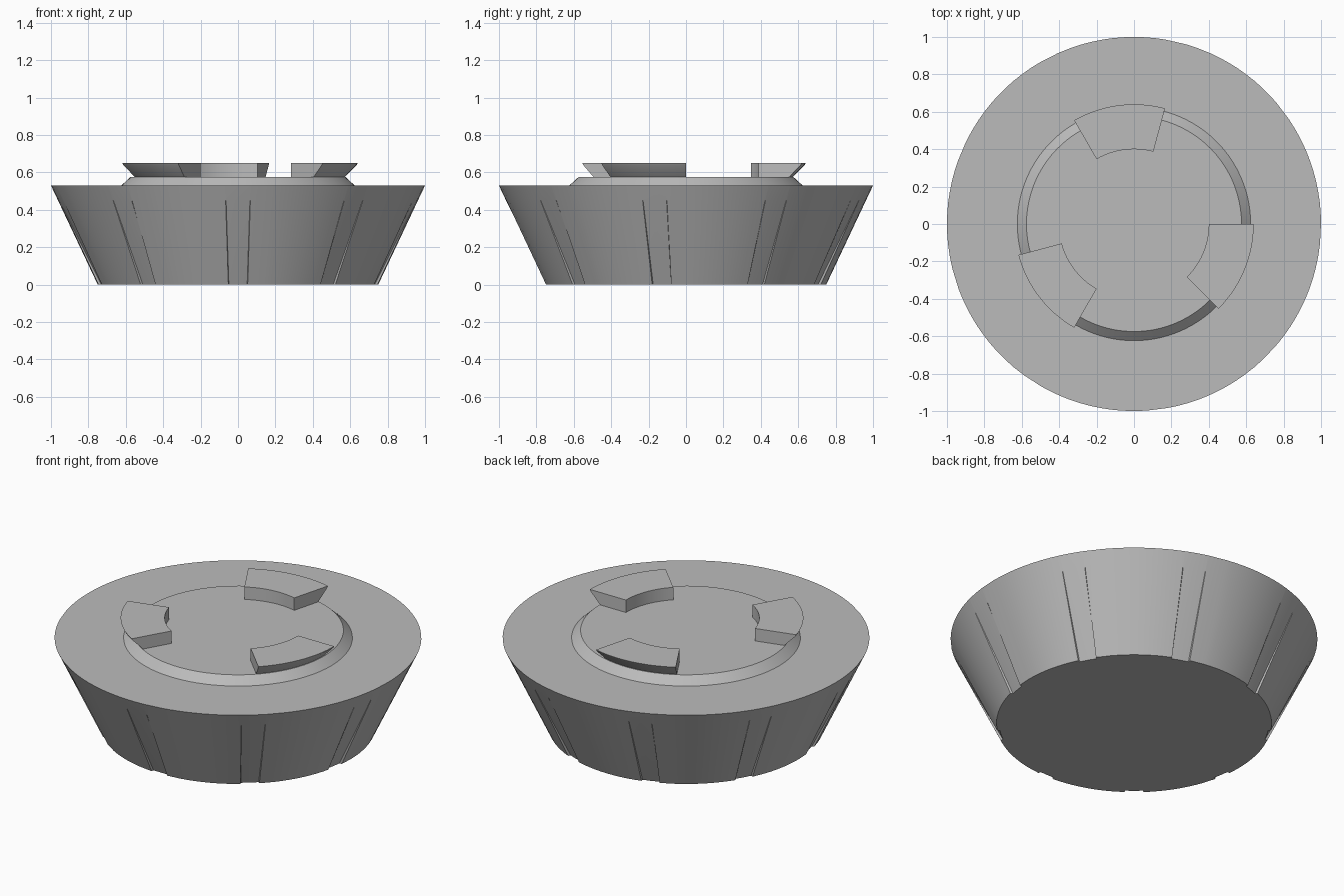
import bpy, bmesh
from math import cos, sin, radians

if "Cube" in bpy.data.objects:
    bpy.data.objects.remove(bpy.data.objects["Cube"])

grey = bpy.data.materials.new("mid grey")
grey.use_nodes = True
colour = (0.5, 0.5, 0.5, 1)
grey.diffuse_color = colour
grey.node_tree.nodes["Principled BSDF"].inputs["Base Color"].default_value = colour


def point(r, angle, z):
    return (r * cos(radians(angle)), r * sin(radians(angle)), z)


def finish(name, bm):
    bmesh.ops.recalc_face_normals(bm, faces=bm.faces)
    mesh = bpy.data.meshes.new(name)
    bm.to_mesh(mesh)
    bm.free()
    mesh.materials.append(grey)
    obj = bpy.data.objects.new(name, mesh)
    bpy.context.collection.objects.link(obj)
    bpy.ops.object.select_all(action='DESELECT')
    obj.select_set(True)
    bpy.context.view_layer.objects.active = obj
    bpy.ops.object.shade_smooth_by_angle(angle=radians(25))
    return obj


def loft(name, rings, closed):
    """Skin matching rings of points; cap the ends unless the rings form a loop."""
    bm = bmesh.new()
    loops = [[bm.verts.new(p) for p in ring] for ring in rings]
    n = len(loops[0])
    pairs = list(zip(loops, loops[1:]))
    for a, b in pairs:
        for i in range(n):
            j = (i + 1) % n
            bm.faces.new((a[i], a[j], b[j], b[i]))
    if closed:
        bm.faces.new(loops[0])
        bm.faces.new(loops[-1])
    return finish(name, bm)


# Tapered body with nine shallow grooves that fade out below the rim
HALF, STEP = 3.8, 0.15
offsets = [-HALF - STEP, -HALF, 0, HALF, HALF + STEP] + [HALF + 3.24 * k for k in range(2, 10)]
columns = [(270 + 40 * k + o, abs(o) <= HALF) for k in range(9) for o in offsets]
body_rings = []
for z, depth in ((0, 0.015), (0.45, 0.0), (0.53, 0.0)):
    r = 0.75 + 0.25 * z / 0.53
    body_rings.append([point(r - depth * cut, a, z) for a, cut in columns])
loft("body", body_rings, True)

# Chamfered collar on the top face
collar_rings = [[point(r, a * 4, z) for a in range(90)] for r, z in ((0.625, 0.529), (0.575, 0.575))]
loft("collar", collar_rings, True)

# Three undercut locking lugs, 45 degrees wide
section = [(0.4, 0.574), (0.57, 0.574), (0.635, 0.64), (0.64, 0.65), (0.4, 0.65)]
for number, start in enumerate((75, 195, 315)):
    lug_rings = [[point(r, start + 3 * k, z) for r, z in section] for k in range(16)]
    loft(f"locking_lug_{number + 1}", lug_rings, True)
